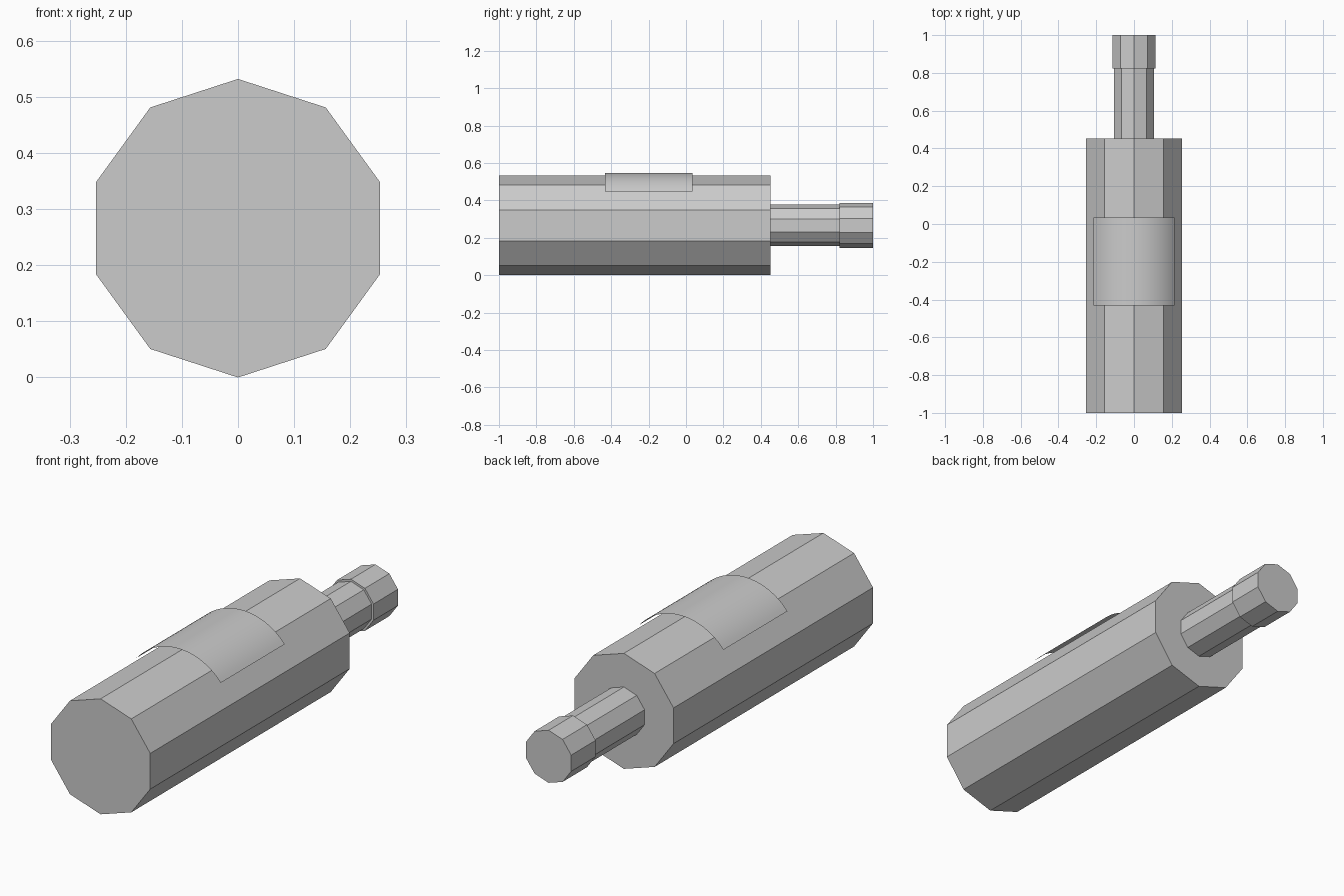
import bpy
import bmesh
from math import sin, cos, pi, radians
from mathutils import Vector

cube = bpy.data.objects.get("Cube")
if cube:
    bpy.data.objects.remove(cube, do_unlink=True)

SIDES = 10
AXIS_Z = 0.266

grey = bpy.data.materials.new("plain grey")
grey.use_nodes = True
grey.diffuse_color = (0.6, 0.6, 0.6, 1)
grey.node_tree.nodes["Principled BSDF"].inputs["Base Color"].default_value = (0.6, 0.6, 0.6, 1)


def arc(radius, angles, y):
    """Points around the long axis, angle measured from straight up."""
    return [Vector((radius * sin(a), y, AXIS_Z + radius * cos(a))) for a in angles]


def add_object(name, bm):
    mesh = bpy.data.meshes.new(name)
    bm.to_mesh(mesh)
    bm.free()
    mesh.materials.append(grey)
    obj = bpy.data.objects.new(name, mesh)
    bpy.context.collection.objects.link(obj)
    return obj


def prism(name, radius, y_front, y_back):
    """Capped ten-sided bar along y with a corner at the top."""
    bm = bmesh.new()
    angles = [2 * pi * i / SIDES for i in range(SIDES)]
    front = bm.faces.new([bm.verts.new(p) for p in arc(radius, angles, y_front)])
    made = bmesh.ops.extrude_face_region(bm, geom=[front], use_keep_orig=True)
    moved = [v for v in made["geom"] if isinstance(v, bmesh.types.BMVert)]
    bmesh.ops.translate(bm, verts=moved, vec=(0, y_back - y_front, 0))
    bmesh.ops.recalc_face_normals(bm, faces=bm.faces)
    return add_object(name, bm)


# Main barrel, narrow shaft and end knob
prism("barrel", AXIS_Z, -1, 0.452)
prism("shaft", 0.111, 0.452, 0.822)
prism("end_knob", 0.121, 0.822, 1)

# Thin curved sheet wrapped over the top of the barrel
bm = bmesh.new()
steps = 24
angles = [radians(-50 + 100 * i / steps) for i in range(steps + 1)]
front = [bm.verts.new(p) for p in arc(0.28, angles, -0.432)]
back = [bm.verts.new(p) for p in arc(0.28, angles, 0.034)]
for i in range(steps):
    face = bm.faces.new((front[i], front[i + 1], back[i + 1], back[i]))
    face.smooth = True
add_object("curved_plate", bm)
